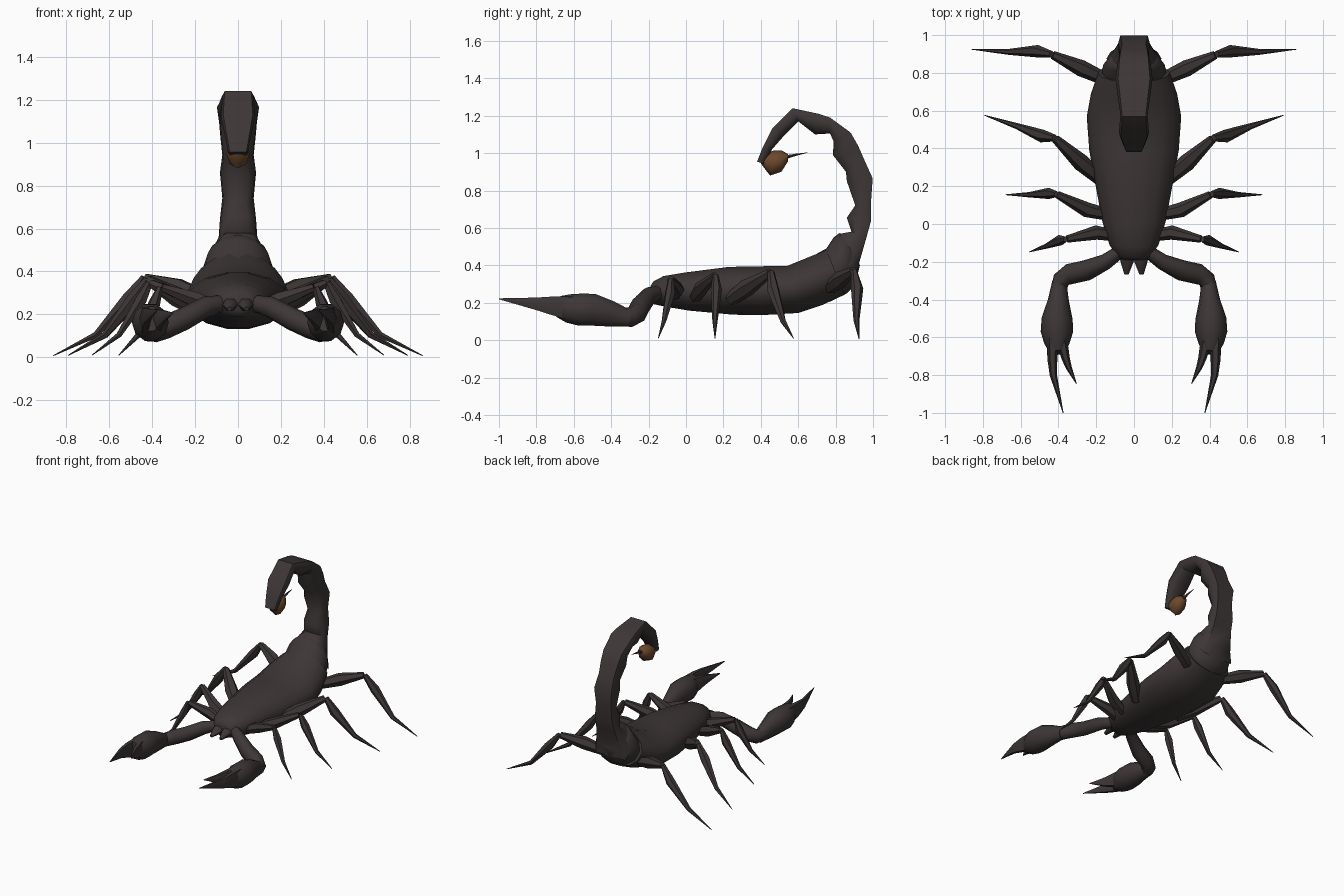
import bpy, bmesh, math
from mathutils import Vector


def material(name, rgb):
    m = bpy.data.materials.new(name)
    m.diffuse_color = (*rgb, 1)
    return m


SHELL = material("dark_shell", (0.047, 0.037, 0.037))
AMBER = material("amber_brown", (0.15, 0.066, 0.026))

# Tail cross-section: broad flat outer face, narrower inner face
TAIL = [(1, .4), (.86, 1), (-.86, 1), (-1, .4), (-.92, -.4), (-.55, -1), (.55, -1), (.92, -.4)]


def circle(sides):
    return [(math.cos(2 * math.pi * i / sides), math.sin(2 * math.pi * i / sides))
            for i in range(sides)]


def loft(name, rings, section, mat=SHELL, mirror=False, angle=55):
    """Skin rings given as (centre, side vector, up vector)."""
    bm = bmesh.new()
    n = len(section)
    loops = [[bm.verts.new(c + s * a + u * b) for a, b in section] for c, s, u in rings]
    for a, b in zip(loops, loops[1:]):
        for i in range(n):
            j = (i + 1) % n
            bm.faces.new((a[i], a[j], b[j], b[i]))
    bm.faces.new(loops[0])
    bm.faces.new(loops[-1])
    bmesh.ops.recalc_face_normals(bm, faces=bm.faces)
    me = bpy.data.meshes.new(name)
    bm.to_mesh(me)
    bm.free()
    me.materials.append(mat)
    ob = bpy.data.objects.new(name, me)
    bpy.context.collection.objects.link(ob)
    if mirror:
        mod = ob.modifiers.new("mirror", 'MIRROR')
        mod.use_mirror_merge = False
    bpy.ops.object.select_all(action='DESELECT')
    ob.select_set(True)
    bpy.context.view_layer.objects.active = ob
    bpy.ops.object.shade_smooth_by_angle(angle=math.radians(angle))
    return ob


def spine(name, rows, section, **kw):
    """Rows of (outer y, outer z, inner y, inner z, half width)."""
    rings = []
    for oy, oz, iy, iz, w in rows:
        o, i = Vector((0, oy, oz)), Vector((0, iy, iz))
        rings.append(((o + i) / 2, Vector((w, 0, 0)), (o - i) / 2))
    return loft(name, rings, section, **kw)


def limb(name, rows, sides=6, **kw):
    """Rows of (x, y, z, half width, half height) along a path."""
    pts = [Vector(r[:3]) for r in rows]
    rings = []
    for k, r in enumerate(rows):
        t = (pts[min(k + 1, len(pts) - 1)] - pts[max(k - 1, 0)]).normalized()
        s = t.cross(Vector((0, 0, 1))).normalized()
        rings.append((pts[k], s * r[3], s.cross(t) * r[4]))
    return loft(name, rings, circle(sides), mirror=True, **kw)


# Body: head, back and stepped rear plates
spine("body", [
    (-0.19, 0.29, -0.19, 0.215, 0.06),
    (-0.175, 0.315, -0.17, 0.19, 0.09),
    (-0.12, 0.345, -0.10, 0.175, 0.13),
    (0.00, 0.365, 0.02, 0.155, 0.167),
    (0.23, 0.395, 0.25, 0.133, 0.21),
    (0.38, 0.398, 0.40, 0.13, 0.237),
    (0.54, 0.40, 0.60, 0.142, 0.25),
    (0.65, 0.445, 0.73, 0.185, 0.228),
    (0.75, 0.485, 0.85, 0.24, 0.19),
], circle(14))
spine("rear_plate", [
    (0.66, 0.44, 0.77, 0.205, 0.15),
    (0.75, 0.49, 0.86, 0.25, 0.17),
    (0.79, 0.55, 0.90, 0.29, 0.162),
    (0.82, 0.572, 0.92, 0.36, 0.14),
    (0.87, 0.565, 0.93, 0.40, 0.10),
], circle(12))

# Tail: pinched segments curling up and forward
spine("tail", [
    (0.91, 0.33, 0.80, 0.52, 0.145),
    (0.925, 0.41, 0.83, 0.57, 0.12),
    (0.965, 0.55, 0.885, 0.58, 0.09),
    (0.99, 0.64, 0.86, 0.655, 0.084),
    (0.99, 0.75, 0.905, 0.72, 0.073),
    (0.998, 0.865, 0.86, 0.85, 0.084),
    (0.955, 0.96, 0.855, 0.90, 0.073),
    (0.92, 1.04, 0.785, 0.99, 0.082),
    (0.88, 1.11, 0.79, 1.06, 0.088),
    (0.77, 1.19, 0.77, 1.105, 0.098),
    (0.71, 1.21, 0.69, 1.10, 0.09),
    (0.57, 1.24, 0.60, 1.17, 0.072),
    (0.46, 1.13, 0.53, 1.10, 0.08),
    (0.41, 1.03, 0.46, 1.02, 0.06),
    (0.38, 0.955, 0.42, 0.94, 0.045),
], TAIL)

# Venom bulb and needle
spine("venom_bulb", [
    (0.395, 0.98, 0.40, 0.945, 0.025),
    (0.42, 1.00, 0.43, 0.905, 0.045),
    (0.475, 1.015, 0.45, 0.88, 0.054),
    (0.51, 1.015, 0.51, 0.90, 0.048),
    (0.545, 0.995, 0.545, 0.955, 0.022),
], circle(8), mat=AMBER)
spine("sting_needle", [
    (0.53, 0.99, 0.53, 0.965, 0.014),
    (0.59, 0.998, 0.59, 0.985, 0.008),
    (0.65, 1.004, 0.65, 1.002, 0.001),
], circle(6))

# Mouth fangs
limb("fang", [
    (0.035, -0.14, 0.25, 0.045, 0.035),
    (0.037, -0.20, 0.245, 0.035, 0.03),
    (0.040, -0.265, 0.225, 0.012, 0.012),
])

# Walking legs: hip, thigh, knee, thick upper shin, bent thin foot
LEGS = [
    # hip              thigh               knee               shin               tip                   size
    ((.11, -.06, .24), (.20, -.045, .27), (.355, -.08, .325), (.39, -.085, .25), (.555, -.148, .01), .038),
    ((.14, .05, .23), (.25, .075, .27), (.405, .155, .345), (.45, .162, .27), (.68, .155, .01), .040),
    ((.18, .24, .22), (.28, .325, .28), (.415, .45, .36), (.485, .465, .27), (.79, .575, .01), .046),
    ((.16, .77, .28), (.28, .825, .325), (.43, .895, .37), (.51, .915, .275), (.86, .925, .008), .044),
]
for n, (hip, thigh, knee, shin, tip, r) in enumerate(LEGS, 1):
    limb("leg_thigh_%d" % n, [
        (*hip, r * .8, r * .8), (*thigh, r, r * 1.05), (*knee, r * .5, r * .5)])
    top = Vector(knee) + (Vector(knee) - Vector(thigh)) * .04
    low = Vector(knee).lerp(Vector(tip), .54)
    low.z = .105
    limb("leg_shin_%d" % n, [
        (*top, r * .4, r * .4), (*shin, r * .75, r * .75),
        (*low, r * .36, r * .36), (*tip, .002, .002)])

# Pincer arms
limb("pincer_arm", [
    (.08, -.15, .25, .035, .04),
    (.15, -.20, .235, .042, .05),
    (.25, -.245, .18, .055, .053),
    (.34, -.265, .14, .055, .055),
    (.385, -.295, .122, .047, .052),
    (.40, -.35, .125, .042, .05),
], 8)

# Pincer hands
limb("pincer_hand", [
    (.395, -.30, .115, .037, .045),
    (.40, -.40, .14, .055, .072),
    (.407, -.50, .163, .082, .09),
    (.408, -.57, .163, .086, .09),
    (.408, -.63, .17, .068, .08),
    (.405, -.68, .18, .042, .06),
], 10)

# Pincer fingers: long outer and short inner
limb("outer_finger", [
    (.43, -.61, .17, .034, .075),
    (.432, -.72, .185, .026, .056),
    (.427, -.80, .195, .019, .038),
    (.375, -1.0, .221, .002, .003),
])
limb("inner_finger", [
    (.385, -.61, .172, .032, .07),
    (.362, -.71, .185, .022, .045),
    (.345, -.76, .193, .016, .03),
    (.305, -.845, .207, .002, .003),
])
